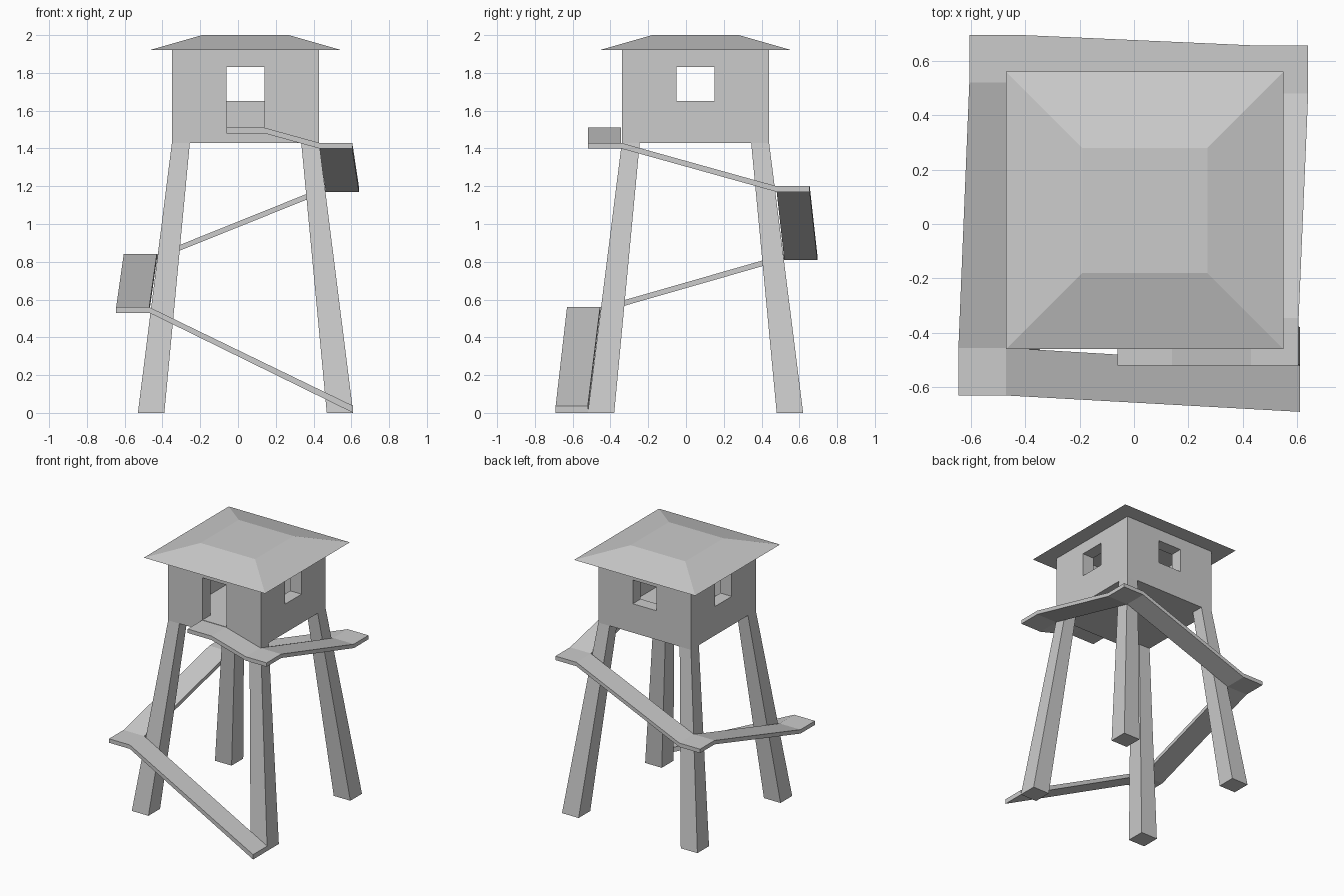
import bpy, bmesh

if "Cube" in bpy.data.objects:
    bpy.data.objects.remove(bpy.data.objects["Cube"])

CX, CY = 0.04, 0.05      # tower axis
WALL = 0.39              # cabin half width


def make(name, bm):
    bmesh.ops.recalc_face_normals(bm, faces=bm.faces[:])
    me = bpy.data.meshes.new(name)
    bm.to_mesh(me)
    bm.free()
    ob = bpy.data.objects.new(name, me)
    bpy.context.collection.objects.link(ob)
    return ob


def frustum(name, bottom, top, z0, z1):
    """Solid between two rectangles (x0, x1, y0, y1)."""
    bm = bmesh.new()
    rings = []
    for (x0, x1, y0, y1), z in ((bottom, z0), (top, z1)):
        rings.append([bm.verts.new((x, y, z)) for x, y in
                      ((x0, y0), (x1, y0), (x1, y1), (x0, y1))])
    lo, hi = rings
    bm.faces.new(lo)
    bm.faces.new(hi)
    for i in range(4):
        j = (i + 1) % 4
        bm.faces.new((lo[i], lo[j], hi[j], hi[i]))
    return make(name, bm)


def square(h):
    return (CX - h, CX + h, CY - h, CY + h)


def cut(ob, rect, z0, z1):
    cutter = frustum("cutter", rect, rect, z0, z1)
    cutter.hide_render = True
    mod = ob.modifiers.new("cut", 'BOOLEAN')
    mod.operation, mod.solver, mod.object = 'DIFFERENCE', 'EXACT', cutter
    bpy.context.view_layer.objects.active = ob
    bpy.ops.object.modifier_apply(modifier=mod.name)
    bpy.data.objects.remove(cutter)


# Hollow cabin with three windows and a front door
cabin = frustum("cabin", square(WALL), square(WALL), 1.43, 1.92)
cut(cabin, square(WALL - 0.095), 1.51, 1.97)
cut(cabin, (CX - 0.1, CX + 0.1, CY - 0.6, CY), 1.51, 1.83)
cut(cabin, (CX - 0.1, CX + 0.1, CY, CY + 0.6), 1.65, 1.83)
cut(cabin, (CX - 0.6, CX + 0.6, CY - 0.1, CY + 0.1), 1.65, 1.83)

# Flat-topped hip roof
frustum("roof", square(0.51), square(0.23), 1.92, 2.0)

# Four splayed, tapered legs
for sx, side in ((-1, "left"), (1, "right")):
    for sy, end in ((-1, "front"), (1, "back")):
        def rect(inner, outer):
            xs = sorted((CX + sx * inner, CX + sx * outer))
            ys = sorted((CY + sy * inner, CY + sy * outer))
            return (*xs, *ys)
        frustum(f"{end}_{side}_leg", rect(0.43, 0.57), rect(0.295, 0.39), 0, 1.43)

# Walkway: flat landings (x0, x1, y0, y1, z) joined by ramps, winding upward
start = (0.61, 0.61, -0.69, -0.52, 0.037)
landings = [start,
            (-0.645, -0.47, -0.63, -0.455, 0.56),
            (-0.605, -0.43, 0.52, 0.695, 0.84),
            (0.465, 0.64, 0.48, 0.655, 1.20),
            (0.43, 0.605, -0.52, -0.345, 1.43),
            (-0.06, 0.14, -0.52, -0.345, 1.51)]


def edge(landing, side):
    x0, x1, y0, y1, z = landing
    return {"-x": [(x0, y0, z), (x0, y1, z)], "+x": [(x1, y0, z), (x1, y1, z)],
            "-y": [(x0, y0, z), (x1, y0, z)], "+y": [(x0, y1, z), (x1, y1, z)]}[side]


bm = bmesh.new()


def quad(a, b):
    bm.faces.new([bm.verts.new(p) for p in (a[0], a[1], b[1], b[0])])


for landing in landings[1:]:
    quad(edge(landing, "-x"), edge(landing, "+x"))
# Side each ramp leaves from and side it arrives at
for i, (leave, arrive) in enumerate((("-x", "+x"), ("+y", "-y"), ("+x", "-x"),
                                     ("-y", "+y"), ("-x", "+x"))):
    quad(edge(landings[i], leave), edge(landings[i + 1], arrive))
bmesh.ops.remove_doubles(bm, verts=bm.verts[:], dist=0.001)
bmesh.ops.recalc_face_normals(bm, faces=bm.faces[:])
# Thicken downward, resting the first ramp on the ground
ext = bmesh.ops.extrude_face_region(bm, geom=bm.faces[:], use_keep_orig=True)
for v in ext["geom"]:
    if isinstance(v, bmesh.types.BMVert):
        v.co.z = v.co.z - 0.03 if v.co.z > 0.1 else 0.0
make("walkway", bm)
